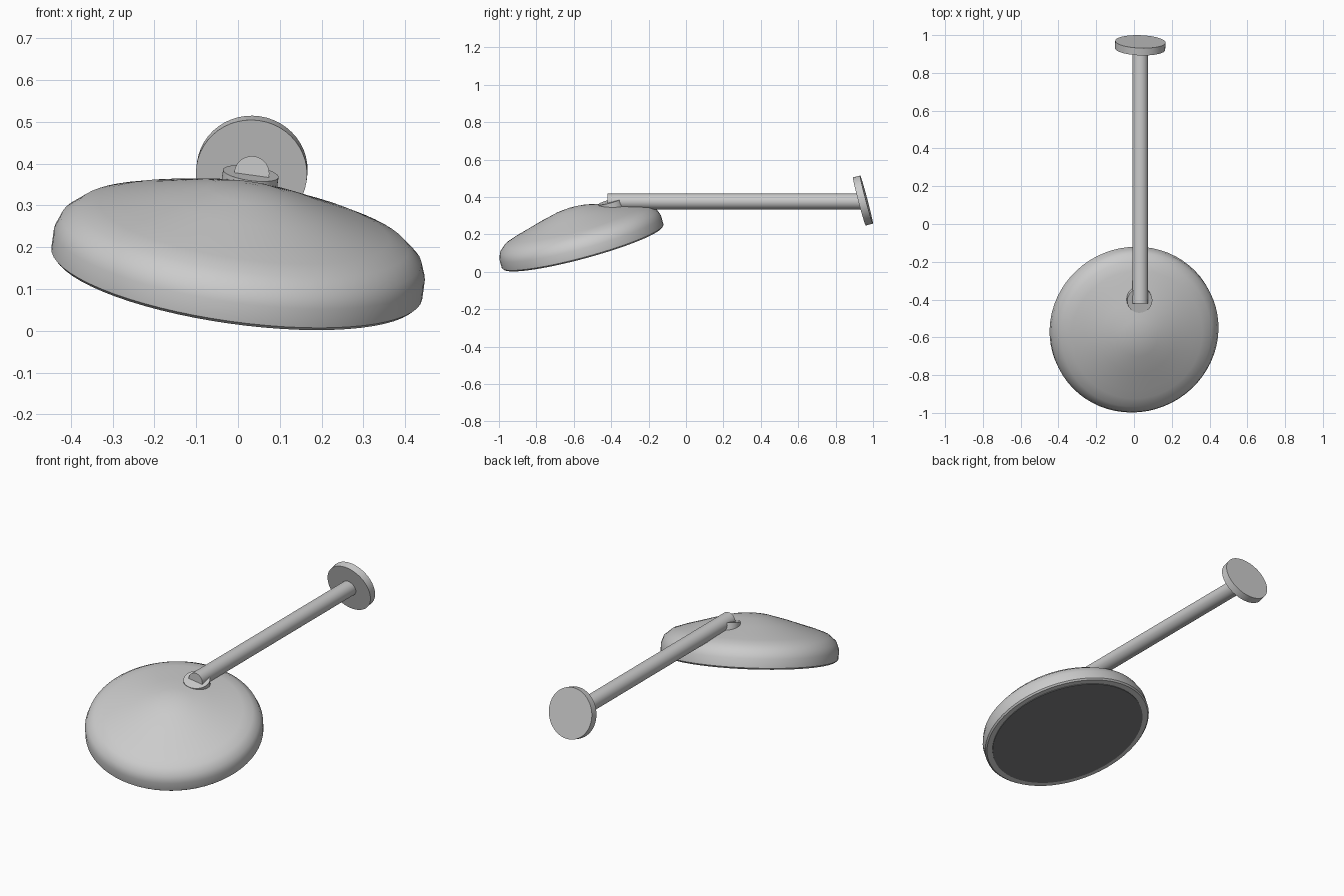
import bpy, bmesh, math
from mathutils import Matrix, Vector

cube = bpy.data.objects.get("Cube")
if cube:
    bpy.data.objects.remove(cube)


def material(name, colour):
    m = bpy.data.materials.new(name)
    m.use_nodes = True
    m.diffuse_color = colour
    m.node_tree.nodes["Principled BSDF"].inputs["Base Color"].default_value = colour
    return m


metal = material("light grey metal", (0.6, 0.6, 0.6, 1))
rubber = material("dark grey rubber", (0.18, 0.185, 0.19, 1))

# The head, neck and wall flange share one tilt
tilt = Matrix.Rotation(math.radians(8), 4, "Y") @ Matrix.Rotation(math.radians(15), 4, "X")
head_frame = Matrix.Translation((-0.004, -0.551, 0.13)) @ tilt


def lathe(name, profile, frame, mat, segments=64):
    """Revolve (radius, height) points around the local z axis."""
    bm = bmesh.new()
    verts = [bm.verts.new((r, 0, h)) for r, h in profile]
    edges = [bm.edges.new(pair) for pair in zip(verts, verts[1:])]
    bmesh.ops.spin(bm, geom=verts + edges, cent=(0, 0, 0), axis=(0, 0, 1),
                   angle=math.tau, steps=segments, use_duplicate=False)
    bmesh.ops.remove_doubles(bm, verts=bm.verts, dist=0.0001)
    bmesh.ops.recalc_face_normals(bm, faces=bm.faces)
    mesh = bpy.data.meshes.new(name)
    bm.to_mesh(mesh)
    bm.free()
    mesh.materials.append(mat)
    obj = bpy.data.objects.new(name, mesh)
    obj.matrix_world = frame
    bpy.context.collection.objects.link(obj)
    bpy.ops.object.select_all(action="DESELECT")
    obj.select_set(True)
    bpy.context.view_layer.objects.active = obj
    bpy.ops.object.shade_smooth_by_angle(angle=math.radians(35))
    return obj


def disc(name, radius, low, high, frame, mat, segments=48):
    return lathe(name, [(0, low), (radius, low), (radius, high), (0, high)],
                 frame, mat, segments)


# Domed head with a short upright rim
lathe("shower_head", [(0, 0), (0.44, 0), (0.448, 0.008), (0.448, 0.055), (0.435, 0.09),
                      (0.40, 0.12), (0.35, 0.138), (0.3, 0.153), (0.2, 0.184),
                      (0.1, 0.211), (0.05, 0.219), (0, 0.222)], head_frame, metal)

# Dark spray plate under the head
disc("spray_plate", 0.41, -0.004, 0.004, head_frame, rubber, 64)

# Collar where the arm meets the head
disc("neck_collar", 0.067, 0.12, 0.203,
     head_frame @ Matrix.Translation((0, 0.205, 0)), metal)

# Level arm running back to the wall
along_y = Matrix.Rotation(-math.pi / 2, 4, "X")
disc("arm", 0.042, -0.42, 0.945,
     Matrix.Translation((0.033, 0, 0.376)) @ along_y, metal, 32)

# Wall flange
disc("wall_flange", 0.133, -0.02, 0.02,
     Matrix.Translation((0.033, 0.946, 0.381)) @ tilt @ along_y, metal)
